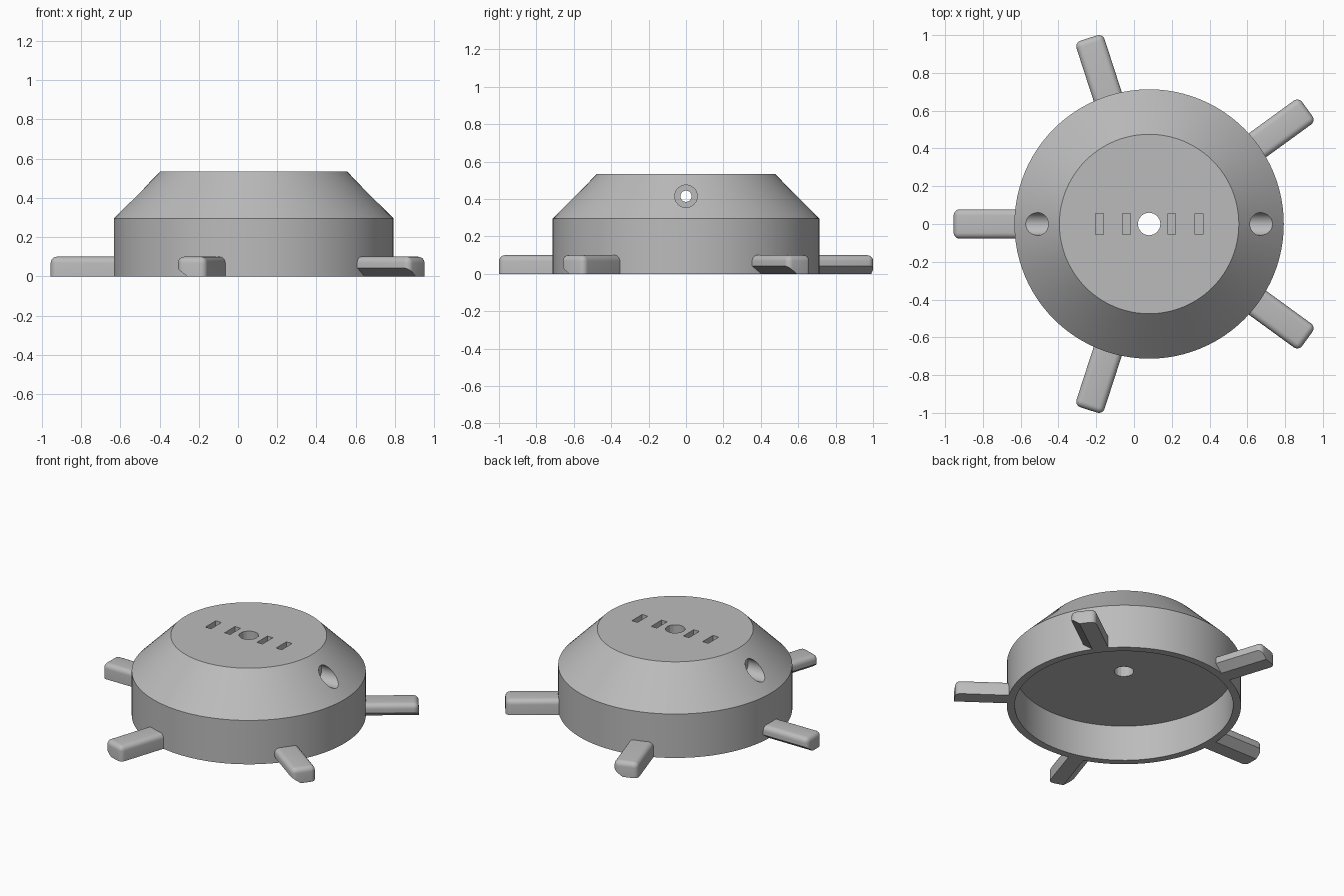
import bpy, bmesh, math
from mathutils import Matrix, Vector

if "Cube" in bpy.data.objects:
    bpy.data.objects.remove(bpy.data.objects["Cube"], do_unlink=True)

CENTRE = Vector((0.08, 0, 0))
grey = bpy.data.materials.new("plain grey")
grey.use_nodes = True
grey.diffuse_color = (0.5, 0.5, 0.5, 1)
grey.node_tree.nodes["Principled BSDF"].inputs["Base Color"].default_value = (0.5, 0.5, 0.5, 1)


def finish(bm, name):
    bmesh.ops.recalc_face_normals(bm, faces=bm.faces)
    mesh = bpy.data.meshes.new(name)
    bm.to_mesh(mesh)
    bm.free()
    mesh.materials.append(grey)
    obj = bpy.data.objects.new(name, mesh)
    obj.location = CENTRE
    bpy.context.collection.objects.link(obj)
    return obj


def smooth(obj):
    bpy.ops.object.select_all(action='DESELECT')
    obj.select_set(True)
    bpy.context.view_layer.objects.active = obj
    bpy.ops.object.shade_smooth_by_angle(angle=math.radians(30))


def cylinder(name, radius, depth, matrix, sides=48):
    bm = bmesh.new()
    bmesh.ops.create_cone(bm, cap_ends=True, segments=sides, radius1=radius,
                          radius2=radius, depth=depth, matrix=matrix)
    return finish(bm, name)


def box(name, size, place):
    bm = bmesh.new()
    bmesh.ops.create_cube(bm, size=1, matrix=Matrix.Translation(place) @ Matrix.Diagonal((*size, 1)))
    return finish(bm, name)


# Hollow housing: lathed shell with a sloping shoulder
profile = [(0, 0.24), (0.665, 0.24), (0.665, 0), (0.713, 0),
           (0.713, 0.295), (0.475, 0.535), (0, 0.535)]
bm = bmesh.new()
verts = [bm.verts.new((r, 0, z)) for r, z in profile]
edges = [bm.edges.new(pair) for pair in zip(verts, verts[1:])]
bmesh.ops.spin(bm, geom=verts + edges, cent=(0, 0, 0), axis=(0, 0, 1),
               angle=math.tau, steps=96, use_duplicate=False)
bmesh.ops.remove_doubles(bm, verts=bm.verts, dist=0.0001)
housing = finish(bm, "housing")

# Cutters: centre hole, cross bore, counterbores and top slots
along_x = Matrix.Rotation(math.pi / 2, 4, 'Y')
bore = Matrix.Translation((0, 0, 0.415))
cutters = [cylinder("centre_hole_cutter", 0.06, 1.0, Matrix.Translation((0, 0, 0.4)), 16),
           cylinder("cross_bore_cutter", 0.03, 2.0, bore @ along_x, 32)]
for side in (-1, 1):
    place = Matrix.Translation((side * 0.7, 0, 0)) @ bore @ along_x
    cutters.append(cylinder("counterbore_cutter", 0.06, 0.4, place))
    for x in (0.12, 0.263):
        cutters.append(box("slot_cutter", (0.042, 0.11, 0.16), (side * x, 0, 0.535)))

for cutter in cutters:
    cutter.hide_render = True
    mod = housing.modifiers.new("cut", 'BOOLEAN')
    mod.operation = 'DIFFERENCE'
    mod.solver = 'EXACT'
    mod.object = cutter
bpy.context.view_layer.update()
cut_mesh = bpy.data.meshes.new_from_object(
    housing.evaluated_get(bpy.context.evaluated_depsgraph_get()))
housing.modifiers.clear()
housing.data = cut_mesh
for cutter in cutters:
    bpy.data.objects.remove(cutter, do_unlink=True)
smooth(housing)

# Feet: rounded bars, undercut along one lower edge
section = [(-0.078, 0.042), (-0.078, 0.1), (0.078, 0.1), (0.078, 0), (-0.02, 0)]
INNER, OUTER = 0.69, 1.035
for i in range(5):
    bm = bmesh.new()
    face = bm.faces.new([bm.verts.new((INNER, y, z)) for y, z in section])
    moved = bmesh.ops.extrude_face_region(bm, geom=[face], use_keep_orig=True)["geom"]
    bmesh.ops.translate(bm, vec=(OUTER - INNER, 0, 0),
                        verts=[v for v in moved if isinstance(v, bmesh.types.BMVert)])
    bmesh.ops.recalc_face_normals(bm, faces=bm.faces)
    rounded = []
    for e in bm.edges:
        a, b = (v.co for v in e.verts)
        at_top = min(a.z, b.z) > 0.09
        at_end = min(a.x, b.x) > INNER + 0.1
        upright = abs(a.y - b.y) < 0.001 and abs(a.z - b.z) > 0.01
        if (at_top and max(a.x, b.x) > INNER + 0.1) or (at_end and upright):
            rounded.append(e)
    bmesh.ops.bevel(bm, geom=rounded, offset=0.032, segments=5, profile=0.5,
                    affect='EDGES', clamp_overlap=True)
    foot = finish(bm, f"foot_{i + 1}")
    foot.rotation_euler.z = math.pi + i * math.tau / 5
    smooth(foot)
